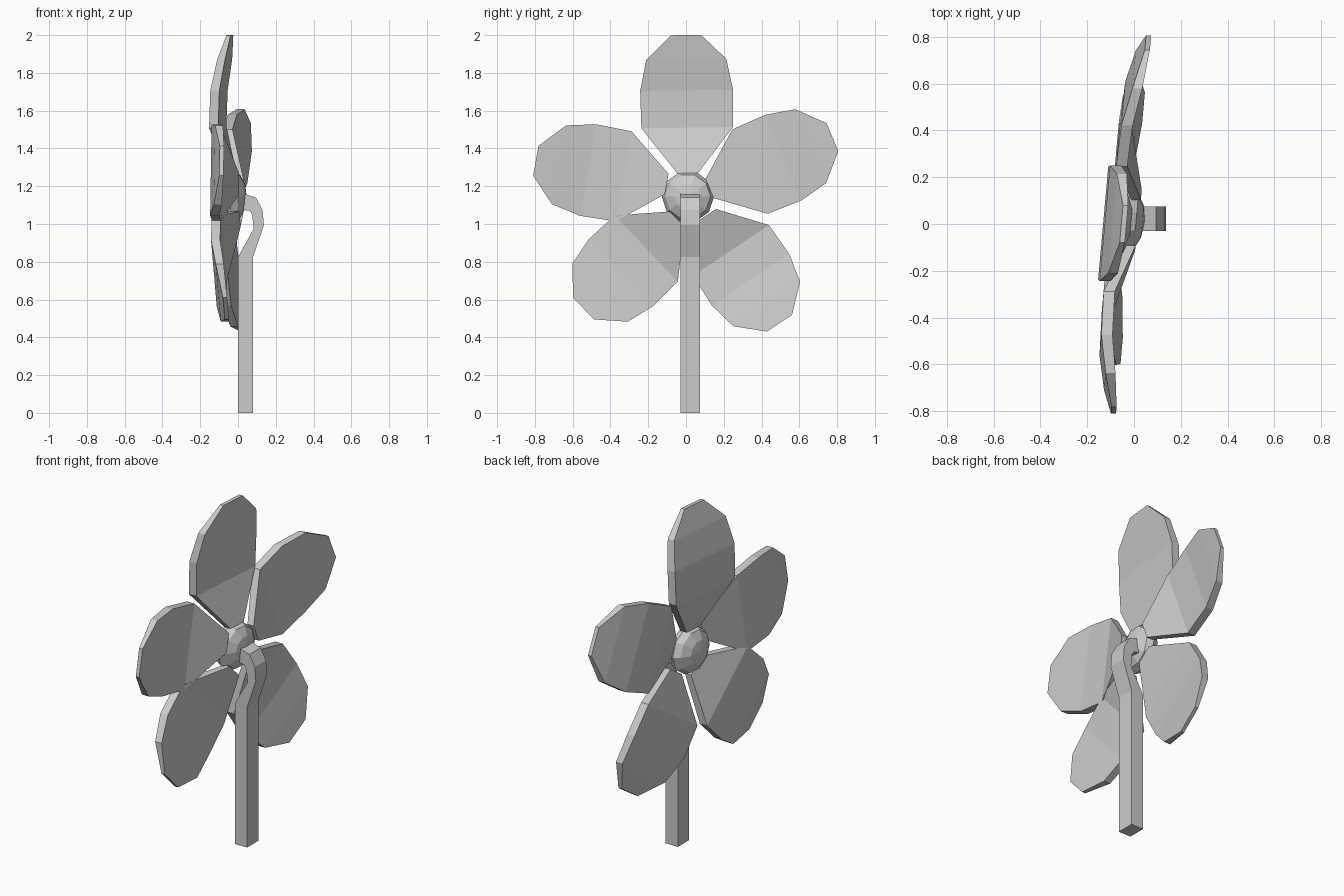
import bpy, bmesh
from mathutils import Vector, Matrix

if "Cube" in bpy.data.objects:
    bpy.data.objects.remove(bpy.data.objects["Cube"])

YAW = 0.09  # the flower head leans slightly: x grows with y


def finish(bm, name):
    bmesh.ops.recalc_face_normals(bm, faces=bm.faces)
    mesh = bpy.data.meshes.new(name)
    bm.to_mesh(mesh)
    bm.free()
    obj = bpy.data.objects.new(name, mesh)
    bpy.context.collection.objects.link(obj)
    return obj


def loft(rings, name):
    """Skin a row of equal-sized rings and cap both ends."""
    bm = bmesh.new()
    rows = [[bm.verts.new(p) for p in ring] for ring in rings]
    n = len(rows[0])
    for a, b in zip(rows, rows[1:]):
        for i in range(n):
            j = (i + 1) % n
            bm.faces.new((a[i], a[j], b[j], b[i]))
    bm.faces.new(rows[0])
    bm.faces.new(rows[-1])
    return finish(bm, name)


# Petal section: fraction of length, half width, depth (x), thickness
PETAL = [(0.15, 0.055, 0.00, 0.04),
         (0.43, 0.242, -0.075, 0.048),
         (0.66, 0.246, -0.068, 0.048),
         (0.85, 0.212, -0.038, 0.042),
         (1.00, 0.080, -0.010, 0.022)]


def petal(name, root, tip, shift):
    root, tip = Vector(root), Vector(tip)
    axis = tip - root
    side = Vector((-axis.y, axis.x)).normalized()
    rings = []
    for f, w, x, t in PETAL:
        c = root + axis * f
        ring = []
        for s, d in ((-1, -1), (1, -1), (1, 1), (-1, 1)):
            p = c + side * w * s
            ring.append((x + shift + d * t / 2 + YAW * p.x, p.x, p.y))
        rings.append(ring)
    return loft(rings, name)


# Five petals: root and tip in the y-z plane, shift in x
petal("petal_top", (0.01, 1.14), (0.0, 2.0), -0.033)
petal("petal_right", (0.01, 1.14), (0.775, 1.46), 0.0)
petal("petal_left", (0.02, 1.19), (-0.795, 1.335), -0.005)
petal("petal_lower_right", (0.045, 1.15), (0.495, 0.475), -0.005)
petal("petal_lower_left", (0.04, 1.11), (-0.5425, 0.5525), -0.005)

# Flower centre: flattened low-poly dome, axis along x
bm = bmesh.new()
bmesh.ops.create_uvsphere(bm, u_segments=10, v_segments=6, radius=1)
bmesh.ops.rotate(bm, verts=bm.verts, matrix=Matrix.Rotation(1.5708, 3, 'Y'))
for v in bm.verts:
    y = 0.01 + v.co.y * 0.138
    v.co = (-0.03 + v.co.x * 0.075 + YAW * y, y, 1.145 + v.co.z * 0.138)
finish(bm, "flower_centre")

# Square stem with a hooked neck: inner and outer points in the x-z plane
STEM = [((0.0, 0.0), (0.08, 0.0)),
        ((0.0, 0.825), (0.08, 0.825)),
        ((0.083, 0.975), (0.137, 0.995)),
        ((0.075, 1.05), (0.13, 1.075)),
        ((0.06, 1.07), (0.095, 1.14)),
        ((0.03, 1.075), (0.03, 1.16))]
Y0, Y1 = -0.03, 0.075
loft([[(a[0], Y0, a[1]), (b[0], Y0, b[1]), (b[0], Y1, b[1]), (a[0], Y1, a[1])]
      for a, b in STEM], "stem")
